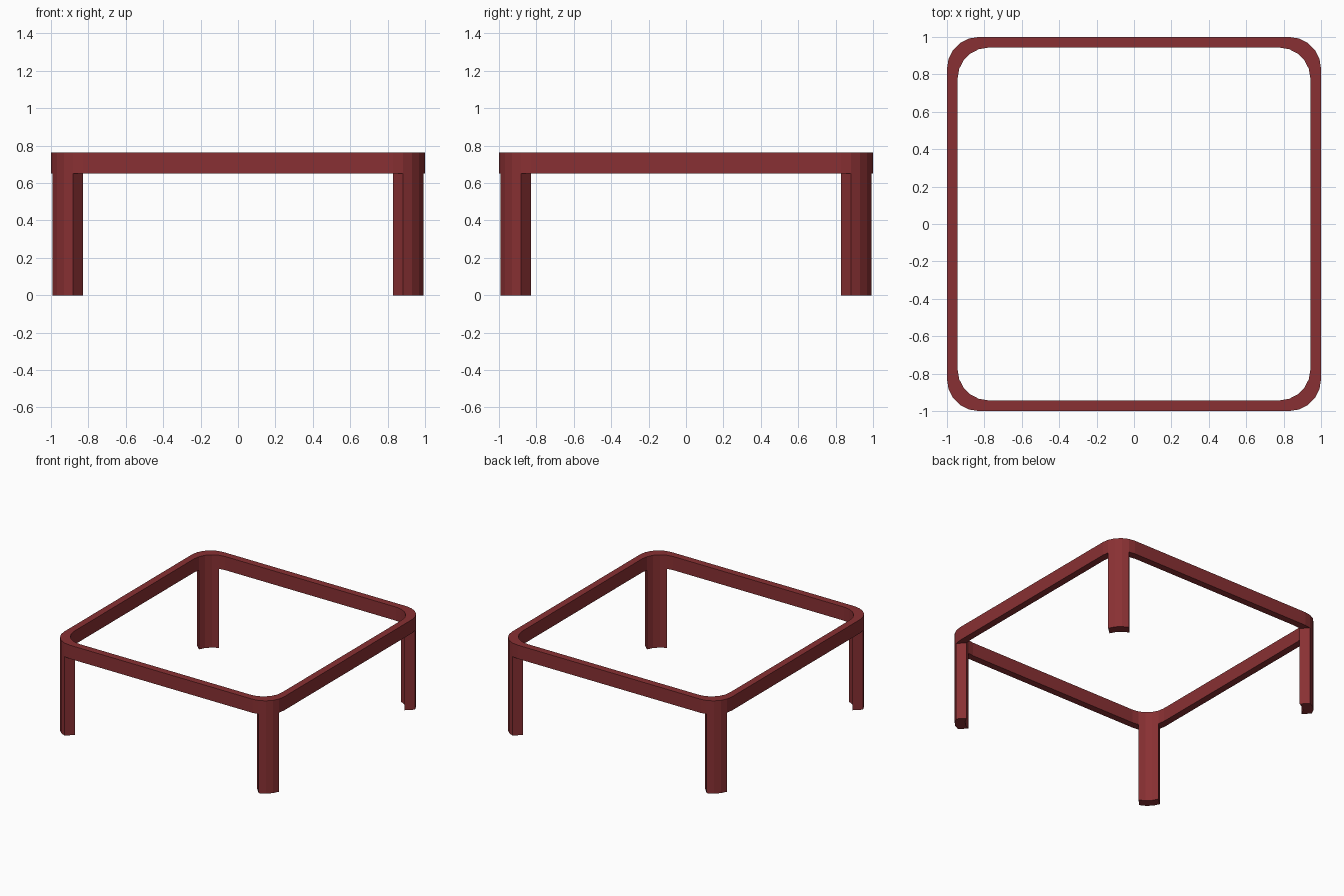
import bpy, bmesh
from math import radians, cos, sin

if "Cube" in bpy.data.objects:
    bpy.data.objects.remove(bpy.data.objects["Cube"])

SEGS = 5                                   # facets per rounded corner
OUTER, OUTER_R = 1.0, 0.17
INNER, INNER_R = 0.943, 0.165
RAIL_Z, TOP_Z = 0.65, 0.762

mat = bpy.data.materials.new("dark_red")
mat.diffuse_color = (0.25, 0.03, 0.033, 1)
mat.use_nodes = True
mat.node_tree.nodes["Principled BSDF"].inputs["Base Color"].default_value = mat.diffuse_color


def corner(quadrant, half, r, first=0, last=SEGS):
    """Points along one rounded corner of a square."""
    a0 = radians(45 + 90 * quadrant)
    cx, cy = (1 if cos(a0) > 0 else -1), (1 if sin(a0) > 0 else -1)
    c = half - r
    angles = [radians(90 * quadrant + 90 * i / SEGS) for i in range(first, last + 1)]
    return [(cx * c + r * cos(a), cy * c + r * sin(a)) for a in angles]


def band(name, outer, inner, z0, z1, closed):
    """Solid wall between two matching outlines, closed loop or capped strip."""
    bm = bmesh.new()
    rings = [[bm.verts.new((*p, z)) for p in line]
             for line, z in ((outer, z0), (outer, z1), (inner, z1), (inner, z0))]
    n = len(outer)
    for i in range(n if closed else n - 1):
        j = (i + 1) % n
        for k in range(4):
            a, b = rings[k], rings[(k + 1) % 4]
            bm.faces.new((a[i], a[j], b[j], b[i]))
    if not closed:
        for i in (0, n - 1):
            bm.faces.new([r[i] for r in rings])
    bmesh.ops.recalc_face_normals(bm, faces=bm.faces)
    me = bpy.data.meshes.new(name)
    bm.to_mesh(me)
    bm.free()
    me.materials.append(mat)
    ob = bpy.data.objects.new(name, me)
    bpy.context.collection.objects.link(ob)


# Rounded square top frame
band("top_frame",
     [p for q in range(4) for p in corner(q, OUTER, OUTER_R)],
     [p for q in range(4) for p in corner(q, INNER, INNER_R)],
     RAIL_Z, TOP_Z, True)

# Curved legs continuing the middle of each corner
for q, place in enumerate(("back_right", "back_left", "front_left", "front_right")):
    band(place + "_leg",
         corner(q, OUTER, OUTER_R, 1, SEGS - 1),
         corner(q, INNER, INNER_R, 1, SEGS - 1),
         0, RAIL_Z, False)
